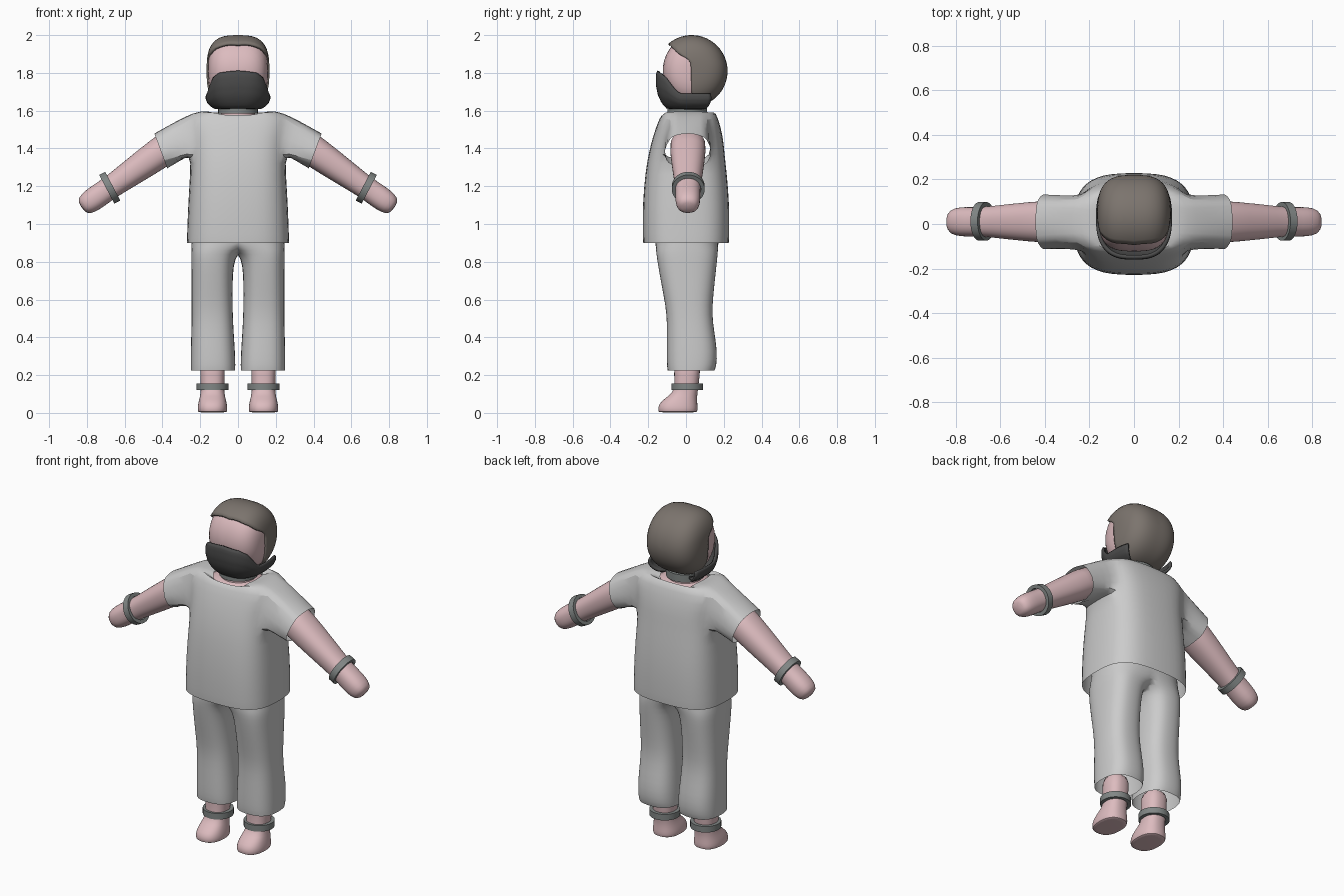
import bpy, bmesh
from math import sin, cos, pi, radians, degrees, asin, atan2, copysign
from mathutils import Vector as V

if "Cube" in bpy.data.objects:
    bpy.data.objects.remove(bpy.data.objects["Cube"])


def material(name, rgb):
    m = bpy.data.materials.new(name)
    m.diffuse_color = (*rgb, 1)
    m.use_nodes = True
    m.node_tree.nodes["Principled BSDF"].inputs["Base Color"].default_value = m.diffuse_color
    return m


SKIN = material("skin", (0.72, 0.5, 0.52))
HAIR = material("hair", (0.2, 0.175, 0.155))
BEARD = material("beard", (0.07, 0.07, 0.07))
METAL = material("metal", (0.22, 0.24, 0.235))


def interp(pts, x):
    for (a, p), (b, q) in zip(pts, pts[1:]):
        if x <= b:
            return p + (q - p) * max(0, (x - a) / (b - a))
    return pts[-1][1]


def loft(rings, n=24, power=2.0, cap=False, loop=False):
    """Skin superellipse rings given as (centre, half-axis u, half-axis v)."""
    bm = bmesh.new()
    e = 2 / power
    rows = []
    for c, u, v in rings:
        row = []
        for i in range(n):
            a = 2 * pi * i / n
            cu, sv = round(cos(a), 9), round(sin(a), 9)
            row.append(bm.verts.new(V(c) + V(u) * copysign(abs(cu) ** e, cu)
                                    + V(v) * copysign(abs(sv) ** e, sv)))
        rows.append(row)
    for r, s in list(zip(rows, rows[1:])) + ([(rows[-1], rows[0])] if loop else []):
        for i in range(n):
            j = (i + 1) % n
            bm.faces.new((r[i], r[j], s[j], s[i]))
    if cap:
        bm.faces.new(rows[0])
        bm.faces.new(rows[-1])
    return bm


def level(z, x, y, rx, ry):
    return ((x, y, z), (rx, 0, 0), (0, ry, 0))


def sheet(fn, nu, nv):
    bm = bmesh.new()
    g = [[bm.verts.new(fn(i / nu, j / nv)) for j in range(nv + 1)] for i in range(nu + 1)]
    for i in range(nu):
        for j in range(nv):
            bm.faces.new((g[i][j], g[i + 1][j], g[i + 1][j + 1], g[i][j + 1]))
    bmesh.ops.remove_doubles(bm, verts=bm.verts[:], dist=1e-4)
    return bm


def finish(name, bm, mat=None, sub=0, mirror=False, bisect=False, thick=0):
    bmesh.ops.recalc_face_normals(bm, faces=bm.faces[:])
    me = bpy.data.meshes.new(name)
    bm.to_mesh(me)
    bm.free()
    ob = bpy.data.objects.new(name, me)
    bpy.context.collection.objects.link(ob)
    if mat:
        me.materials.append(mat)
    bpy.ops.object.select_all(action='DESELECT')
    ob.select_set(True)
    bpy.context.view_layer.objects.active = ob
    bpy.ops.object.shade_smooth_by_angle(angle=radians(50))
    if thick:
        m = ob.modifiers.new("thickness", 'SOLIDIFY')
        m.thickness, m.offset = thick, -1
    if sub:
        m = ob.modifiers.new("smooth", 'SUBSURF')
        m.levels = m.render_levels = sub
    if mirror:
        m = ob.modifiers.new("mirror", 'MIRROR')
        m.use_bisect_axis[0] = bisect
    return ob


def band(name, c, u, v, axis, width, wall, mirror=True):
    c, u, v, h = V(c), V(u), V(v), V(axis).normalized() * width / 2
    k = 1 - wall / u.length
    rings = [(c - h, u, v), (c + h, u, v), (c + h, u * k, v * k), (c - h, u * k, v * k)]
    finish(name, loft(rings, 32, loop=True), METAL, mirror=mirror)


# Shirt: open torso tube, armholes cut and extruded into sleeves
bm = loft([level(*r) for r in [
    (0.90, 0, 0, .272, .228), (0.92, 0, 0, .272, .23), (1.1, 0, 0, .266, .232),
    (1.28, 0, 0, .254, .216), (1.37, 0, .003, .252, .202), (1.46, 0, .01, .256, .188),
    (1.567, 0, .015, .285, .155), (1.603, 0, .012, .2, .135), (1.588, 0, .005, .125, .122)]],
    power=3)
for v in bm.verts:
    if v.co.z > 1.58 and abs(v.co.x) < .1 and abs(v.co.y) < .13:
        v.co.z -= .022
hole = []
for f in bm.faces:
    c = f.calc_center_median()
    if abs(c.x) > .2 and abs(c.y - .01) < .115 and 1.37 < c.z < 1.55:
        hole.append(f)
bmesh.ops.delete(bm, geom=hole, context='FACES')
edges = [e for e in bm.edges if e.is_boundary
         and all(abs(v.co.x) > .2 and 1.3 < v.co.z < 1.58 for v in e.verts)]
for t in (.5, 1):
    new = bmesh.ops.extrude_edge_only(bm, edges=edges)["geom"]
    for v in [g for g in new if isinstance(g, bmesh.types.BMVert)]:
        s = copysign(1, v.co.x)
        zc = 1.465 if t < 1 else 1.425
        a = atan2(v.co.z - zc, v.co.y - .01)
        cuff = V((s * .408, .01, 1.385)) + V((0, .132, 0)) * cos(a) + V((s * .037, 0, .1)) * sin(a)
        v.co = v.co.lerp(cuff, t)
    edges = [g for g in new if isinstance(g, bmesh.types.BMEdge) and g.is_boundary]
finish("shirt", bm, sub=1)

# Trousers: one leg widening past the centre line, bisected and mirrored
finish("trousers", loft([level(*r) for r in [
    (.225, .132, .027, .118, .125), (.25, .132, .03, .119, .132), (.32, .133, .032, .118, .135),
    (.42, .135, .025, .113, .127), (.52, .136, .018, .109, .12), (.62, .138, .013, .109, .132),
    (.74, .137, .008, .11, .15), (.82, .132, .006, .116, .161), (.86, .115, .005, .133, .165),
    (.9, .06, .005, .187, .168), (.96, 0, .005, .246, .17), (1.0, 0, .005, .245, .17)]],
    power=2.6), sub=1, mirror=True, bisect=True)

# Feet and ankles
finish("foot", loft([level(*r) for r in [
    (.003, .135, -.043, .068, .094), (.004, .135, -.043, .077, .103), (.025, .135, -.043, .08, .106),
    (.055, .135, -.04, .075, .1), (.09, .135, -.017, .066, .076), (.12, .135, .002, .061, .062),
    (.2, .135, .005, .065, .068), (.3, .135, .008, .07, .074)]],
    power=2.4, cap=True), SKIN, sub=1, mirror=True)
band("ankle_band", (.135, .007, .138), (.084, 0, 0), (0, .084, 0), (0, 0, 1), .036, .02)

# Arms with mitten hands
d, up = V((.819, 0, -.574)), V((.574, 0, .819))
rings = []
for t, ru, ry in [(0, .085, .095), (.12, .085, .096), (.3, .073, .082), (.46, .06, .066),
                  (.52, .063, .066), (.58, .063, .067), (.625, .054, .058), (.645, .03, .035)]:
    rings.append((V((.3, .01, 1.457)) + d * t, up * ru, V((0, ry, 0))))
finish("arm", loft(rings, power=2.3, cap=True), SKIN, sub=1, mirror=True)
band("wrist_band", (.679, .012, 1.192), (.04, 0, .076), (0, .087, 0), (.885, 0, -.466), .036, .02)

# Neck, upper chest and collar band
finish("neck", loft([level(*r) for r in [
    (1.5, 0, .01, .2, .15), (1.545, 0, .01, .17, .138), (1.565, 0, .008, .12, .115),
    (1.572, 0, .005, .092, .092), (1.68, 0, .005, .085, .085)]], cap=True), SKIN)
band("collar_band", (0, .006, 1.607), (.105, 0, 0), (0, .105, 0), (0, 0, 1), .044, .02, False)


# Head: round in profile, boxier across
def head_point(theta, phi, rx, r, squash=1.0):
    p = V((sin(theta) * cos(phi), cos(theta), sin(theta) * sin(phi)))
    p /= ((p.yz.length / r) ** 3 + (abs(p.x) / rx) ** 3) ** (1 / 3)
    if p.y < 0:
        p.y *= squash
    return p + V((0, .03, 1.81))


finish("head", sheet(lambda u, v: head_point(v * pi, u * 2 * pi, .158, .18, .85), 36, 22), SKIN)

# Hair: cap spreading from the back of the head to the hairline
HAIRLINE = [(-90, 72), (-60, 80), (-38, 90), (18, 92), (32, 113), (55, 125), (90, 131)]


def hair_point(u, v):
    phi = u * 2 * pi
    edge = interp(HAIRLINE, degrees(asin(max(-1, min(1, sin(phi))))))
    return head_point(v * radians(edge), phi, .166, .19)


finish("hair", sheet(hair_point, 48, 18), HAIR, thick=.014)

# Beard: curved band around the jaw, tucked under the chin
BEARD_TOP = [(0, 1.812), (30, 1.8), (48, 1.775), (62, 1.73), (74, 1.692), (120, 1.69)]
BEARD_SIZE = [(0, .96), (.1, 1), (.35, 1), (.6, .94), (.8, .83), (.92, .7), (1, .5)]


def beard_point(u, v):
    a = (u * 2 - 1) * 118
    top = interp(BEARD_TOP, abs(a))
    k = interp(BEARD_SIZE, v)
    sx, cy = sin(radians(a)), cos(radians(a))
    x = copysign(abs(sx) ** .7, sx) * .171 * k
    y = .03 - copysign(abs(cy) ** .8, cy) * .19 * k
    return V((x, y, top + (1.606 - top) * min(1, v * 1.06)))


finish("beard", sheet(beard_point, 40, 12), BEARD, thick=.014)
